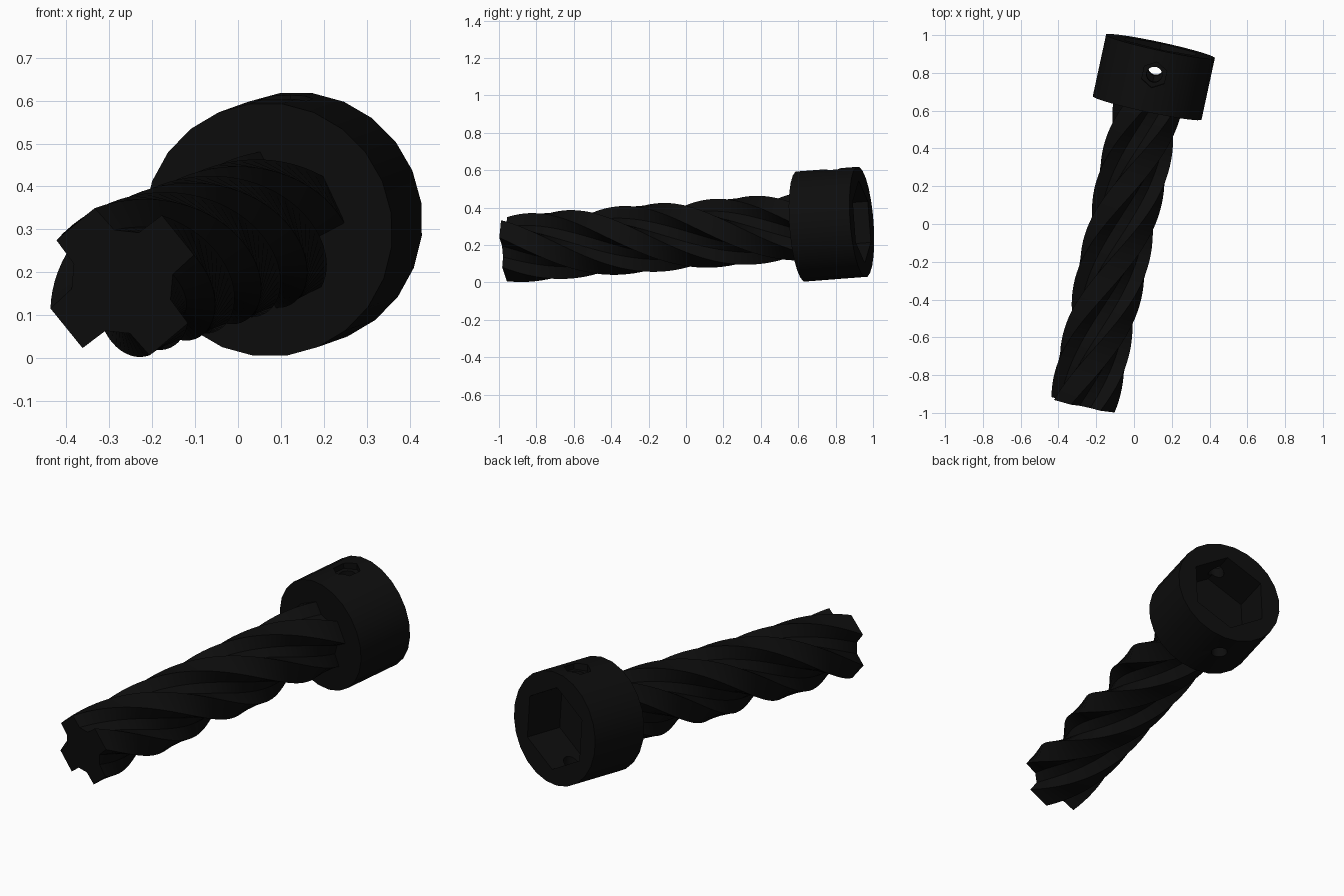
import bpy, bmesh
from math import sin, cos, radians, pi
from mathutils import Vector

if "Cube" in bpy.data.objects:
    bpy.data.objects.remove(bpy.data.objects["Cube"])

black = bpy.data.materials.new("matte black")
black.use_nodes = True
black.diffuse_color = (0.004, 0.004, 0.004, 1)
black.node_tree.nodes["Principled BSDF"].inputs["Base Color"].default_value = black.diffuse_color

# Bolt axis: from the fluted tip to the back of the head
TIP = Vector((-0.27, -0.957, 0.178))
BACK = Vector((0.14, 0.94, 0.324))
AXIS = (BACK - TIP).normalized()
SIDE = AXIS.cross(Vector((0, 0, 1))).normalized()
UP = SIDE.cross(AXIS)
LENGTH = (BACK - TIP).length
NECK = LENGTH - 0.333          # where the head starts


def ring(r, angles):
    return [(r * cos(a), r * sin(a)) for a in angles]


def polygon(n, r, start=0.0):
    return ring(r, [start + 2 * pi * i / n for i in range(n)])


def loft(name, sections, place):
    """Skin a stack of equal cross-sections and cap both ends."""
    bm = bmesh.new()
    rows = [[bm.verts.new(place(x, y, w)) for x, y in pts] for w, pts in sections]
    n = len(rows[0])
    for a, b in zip(rows, rows[1:]):
        for i in range(n):
            j = (i + 1) % n
            bm.faces.new((a[i], a[j], b[j], b[i]))
    bm.faces.new(rows[0])
    bm.faces.new(rows[-1])
    bmesh.ops.recalc_face_normals(bm, faces=bm.faces)
    mesh = bpy.data.meshes.new(name)
    bm.to_mesh(mesh)
    bm.free()
    obj = bpy.data.objects.new(name, mesh)
    bpy.context.collection.objects.link(obj)
    mesh.materials.append(black)
    return obj


def along(x, y, w):
    return TIP + SIDE * x + UP * y + AXIS * w


def across(x, y, h):
    return TIP + SIDE * x + AXIS * (y + NECK + 0.2) + UP * h


def activate(obj):
    bpy.ops.object.select_all(action="DESELECT")
    obj.select_set(True)
    bpy.context.view_layer.objects.active = obj


def cut(obj, cutter):
    cutter.hide_render = True
    mod = obj.modifiers.new("cut", "BOOLEAN")
    mod.operation = "DIFFERENCE"
    mod.solver = "EXACT"
    mod.object = cutter
    activate(obj)
    bpy.ops.object.modifier_apply(modifier=mod.name)
    bpy.data.objects.remove(cutter)


# Twisted shaft with four flat-topped teeth
def shaft_section(turn):
    pts = []
    for k in range(4):
        c = radians(39 + 90 * k) - turn
        for off, r in ((-31, 0.122), (-19, 0.183), (19, 0.183), (31, 0.122)):
            pts += ring(r, [c + radians(off)])
    return pts


STEPS = 48
END = NECK + 0.03
stack = []
for i in range(STEPS + 1):
    w = END * i / STEPS
    stack.append((w, shaft_section(radians(285) * w / NECK)))
shaft = loft("fluted_shaft", stack, along)

# Cylindrical head
disc = polygon(24, 0.297, pi / 24)
head = loft("head", [(NECK, disc), (LENGTH, disc)], along)

# Hexagonal socket in the back of the head
socket = polygon(6, 0.22, pi / 6)
cut(head, loft("socket_cutter", [(LENGTH - 0.22, socket), (LENGTH + 0.1, socket)], along))

# Cross hole through both walls, with a hexagonal pocket on top
hole = polygon(16, 0.042)
cut(head, loft("hole_cutter", [(-0.4, hole), (0.4, hole)], across))
pocket = polygon(6, 0.07, pi / 6)
cut(head, loft("pocket_cutter", [(0.26, pocket), (0.4, pocket)], across))

for obj in (shaft, head):
    activate(obj)
    bpy.ops.object.shade_smooth_by_angle(angle=radians(30))
